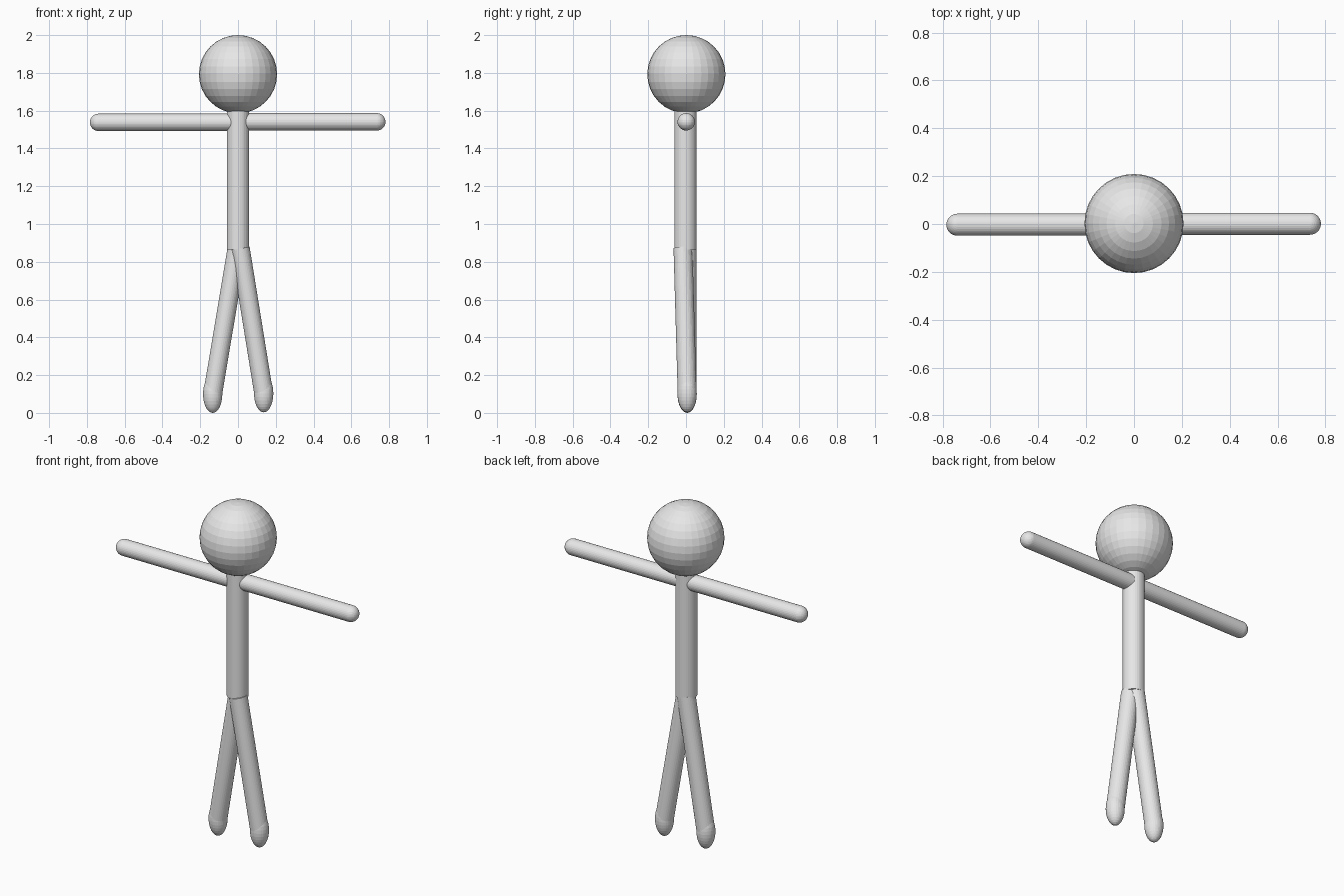
import bpy, bmesh
from mathutils import Vector, Matrix

if "Cube" in bpy.data.objects:
    bpy.data.objects.remove(bpy.data.objects["Cube"])

grey = bpy.data.materials.new("light grey")
grey.diffuse_color = (0.8, 0.8, 0.8, 1)
grey.use_nodes = True
grey.node_tree.nodes["Principled BSDF"].inputs["Base Color"].default_value = grey.diffuse_color


def add_rod(bm, a, b, r):
    """Closed cylinder from point a to point b."""
    a, b = Vector(a), Vector(b)
    rot = (b - a).to_track_quat('Z', 'Y').to_matrix().to_4x4()
    bmesh.ops.create_cone(bm, cap_ends=True, segments=32, radius1=r, radius2=r,
                          depth=(b - a).length,
                          matrix=Matrix.Translation((a + b) / 2) @ rot)


def add_ball(bm, centre, rx, rz):
    """Round ball, stretched along z when rz differs from rx."""
    bmesh.ops.create_uvsphere(bm, u_segments=32, v_segments=16, radius=1,
                              matrix=Matrix.Translation(centre) @ Matrix.Diagonal((rx, rx, rz, 1)))


def finish(name, bm):
    mesh = bpy.data.meshes.new(name)
    bm.to_mesh(mesh)
    bm.free()
    mesh.materials.append(grey)
    bpy.context.collection.objects.link(bpy.data.objects.new(name, mesh))


# Head
bm = bmesh.new()
add_ball(bm, (0, 0.002, 1.793), 0.207, 0.207)
finish("head", bm)

# Torso
bm = bmesh.new()
add_rod(bm, (0, -0.003, 0.865), (0, -0.003, 1.62), 0.059)
finish("torso", bm)

# Arms with rounded hands
for name, tip, y, z in (("left_arm", -0.738, -0.003, 1.538), ("right_arm", 0.735, 0.001, 1.541)):
    bm = bmesh.new()
    add_rod(bm, (0, y, z), (tip, y, z), 0.046)
    add_ball(bm, (tip, y, z), 0.046, 0.046)
    finish(name, bm)

# Splayed legs with stretched round feet
for name, hip, foot in (("left_leg", (-0.005, 0.006, 0.872), (-0.134, 0.006, 0.1)),
                        ("right_leg", (0.012, -0.016, 0.872), (0.136, 0.006, 0.103))):
    bm = bmesh.new()
    add_rod(bm, hip, foot, 0.05)
    add_ball(bm, foot, 0.051, 0.1)
    finish(name, bm)
